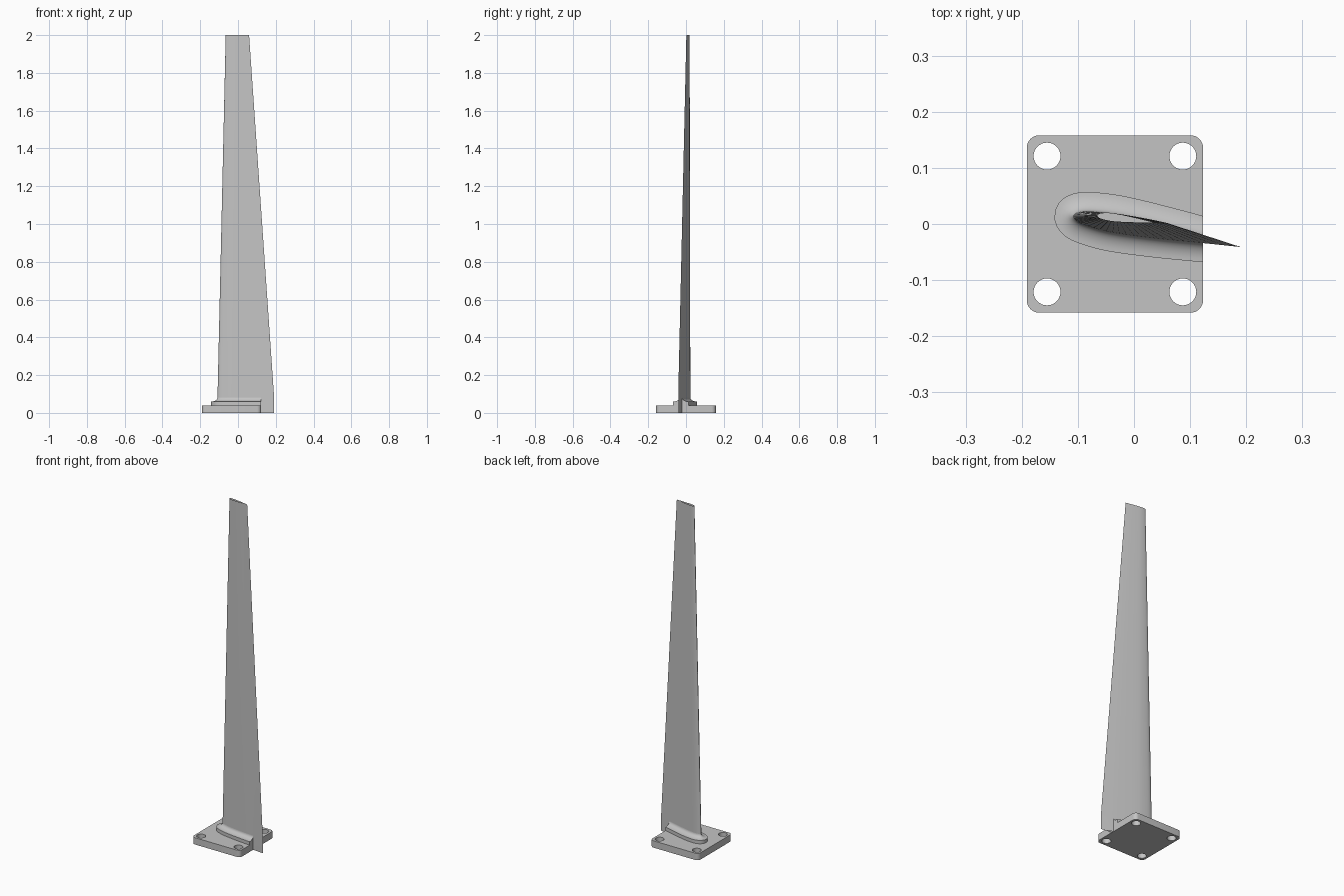
import bpy, bmesh, math
from mathutils import Vector, Matrix

cube = bpy.data.objects.get("Cube")
if cube:
    bpy.data.objects.remove(cube, do_unlink=True)

grey = bpy.data.materials.new("plain grey")
grey.use_nodes = True
colour = (0.55, 0.55, 0.55, 1)
grey.diffuse_color = colour
grey.node_tree.nodes["Principled BSDF"].inputs["Base Color"].default_value = colour

PLATE_TOP, PLATE_LEFT, PLATE_RIGHT, HALF_Y = 0.04, -0.191, 0.123, 0.158


def finish(bm, name, angle=30):
    """Turn a bmesh into a shaded grey object."""
    bmesh.ops.recalc_face_normals(bm, faces=bm.faces)
    mesh = bpy.data.meshes.new(name)
    bm.to_mesh(mesh)
    bm.free()
    mesh.materials.append(grey)
    obj = bpy.data.objects.new(name, mesh)
    bpy.context.collection.objects.link(obj)
    bpy.ops.object.select_all(action='DESELECT')
    obj.select_set(True)
    bpy.context.view_layer.objects.active = obj
    bpy.ops.object.shade_smooth_by_angle(angle=math.radians(angle))
    return obj


def spline(points, steps=4):
    """Catmull-Rom curve through the points."""
    p = [points[0]] + points + [points[-1]]
    out = []
    for a, b, c, d in zip(p, p[1:], p[2:], p[3:]):
        for i in range(steps):
            t = i / steps
            out.append(0.5 * (2 * b + (c - a) * t + (2 * a - 5 * b + 4 * c - d) * t * t
                              + (3 * b - a - 3 * c + d) * t ** 3))
    return out + [points[-1]]


def arc(cx, cy, r, start, end, count):
    return [Vector((cx + r * math.cos(a), cy + r * math.sin(a)))
            for a in (math.radians(start + (end - start) * i / count) for i in range(count + 1))]


# Root aerofoil, from the trailing edge over the back, nose and front
root = spline([Vector(p) for p in (
    (0.19, -0.041), (0.123, -0.021), (0.06, -0.004), (0, 0.011), (-0.04, 0.019),
    (-0.08, 0.023), (-0.1, 0.021), (-0.108, 0.015), (-0.104, 0.007), (-0.09, -0.001),
    (-0.05, -0.013), (0, -0.021), (0.06, -0.028), (0.123, -0.034), (0.19, -0.041))])

# Tip aerofoil: smaller and slightly untwisted about the nose
nose = Vector((-0.108, 0.015))
turn = Matrix.Rotation(math.radians(4.6), 2)
tip = [Vector((-0.065, 0.015)) + turn @ (p - nose) * 0.41 for p in root]

# Blade: open shell, straight at the root and tapering above
bm = bmesh.new()
rings = [[bm.verts.new((p.x, p.y, z)) for p in section[:-1]]
         for section, z in ((root, 0), (root, 0.1), (tip, 2))]
for low, high in zip(rings, rings[1:]):
    for i in range(len(low)):
        j = (i + 1) % len(low)
        bm.faces.new((low[i], low[j], high[j], high[i]))
finish(bm, "blade")

# Collar: stepped, concave fillet swept around the root, cut flush with the plate
profile = [Vector((0, PLATE_TOP)), Vector((0.034, PLATE_TOP))]
profile += [Vector((0.034 * (1 - math.sin(a)), 0.082 - 0.022 * math.cos(a)))
            for a in (math.pi / 2 * i / 8 for i in range(9))]
bm = bmesh.new()
rings = []
for i, p in enumerate(root):
    along = root[min(i + 1, len(root) - 1)] - root[max(i - 1, 0)]
    normal = Vector((along.y, -along.x)).normalized()
    rings.append([bm.verts.new((*(p + normal * out), z)) for out, z in profile])
for a, b in zip(rings, rings[1:]):
    for i in range(len(profile)):
        j = (i + 1) % len(profile)
        bm.faces.new((a[i], a[j], b[j], b[i]))
cut = bmesh.ops.bisect_plane(bm, geom=bm.verts[:] + bm.edges[:] + bm.faces[:],
                             plane_co=(PLATE_RIGHT, 0, 0), plane_no=(1, 0, 0), clear_outer=True)
bmesh.ops.holes_fill(bm, edges=[e for e in bm.edges if e.is_boundary], sides=0)
finish(bm, "root_collar", 40)

# Base plate: rounded square with four bolt holes
r = 0.022
mid = (PLATE_LEFT + PLATE_RIGHT) / 2
outline = []
for k, (sx, sy) in enumerate(((1, 1), (-1, 1), (-1, -1), (1, -1))):
    half_x = (PLATE_RIGHT - PLATE_LEFT) / 2
    outline += arc(mid + sx * (half_x - r), sy * (HALF_Y - r), r, 90 * k, 90 * k + 90, 8)
loops = [outline]
for sx in (-1, 1):
    for sy in (-1, 1):
        loops.append(arc(mid + sx * 0.121, sy * 0.121, 0.024, 0, 360, 32)[:-1])
bm = bmesh.new()
edges = []
for loop in loops:
    verts = [bm.verts.new((p.x, p.y, 0)) for p in loop]
    edges += [bm.edges.new((v, verts[(i + 1) % len(verts)])) for i, v in enumerate(verts)]
bmesh.ops.triangle_fill(bm, edges=edges, use_beauty=True)
top = bmesh.ops.extrude_face_region(bm, geom=bm.faces[:], use_keep_orig=True)
bmesh.ops.translate(bm, vec=(0, 0, PLATE_TOP),
                    verts=[g for g in top["geom"] if isinstance(g, bmesh.types.BMVert)])
finish(bm, "base_plate")
